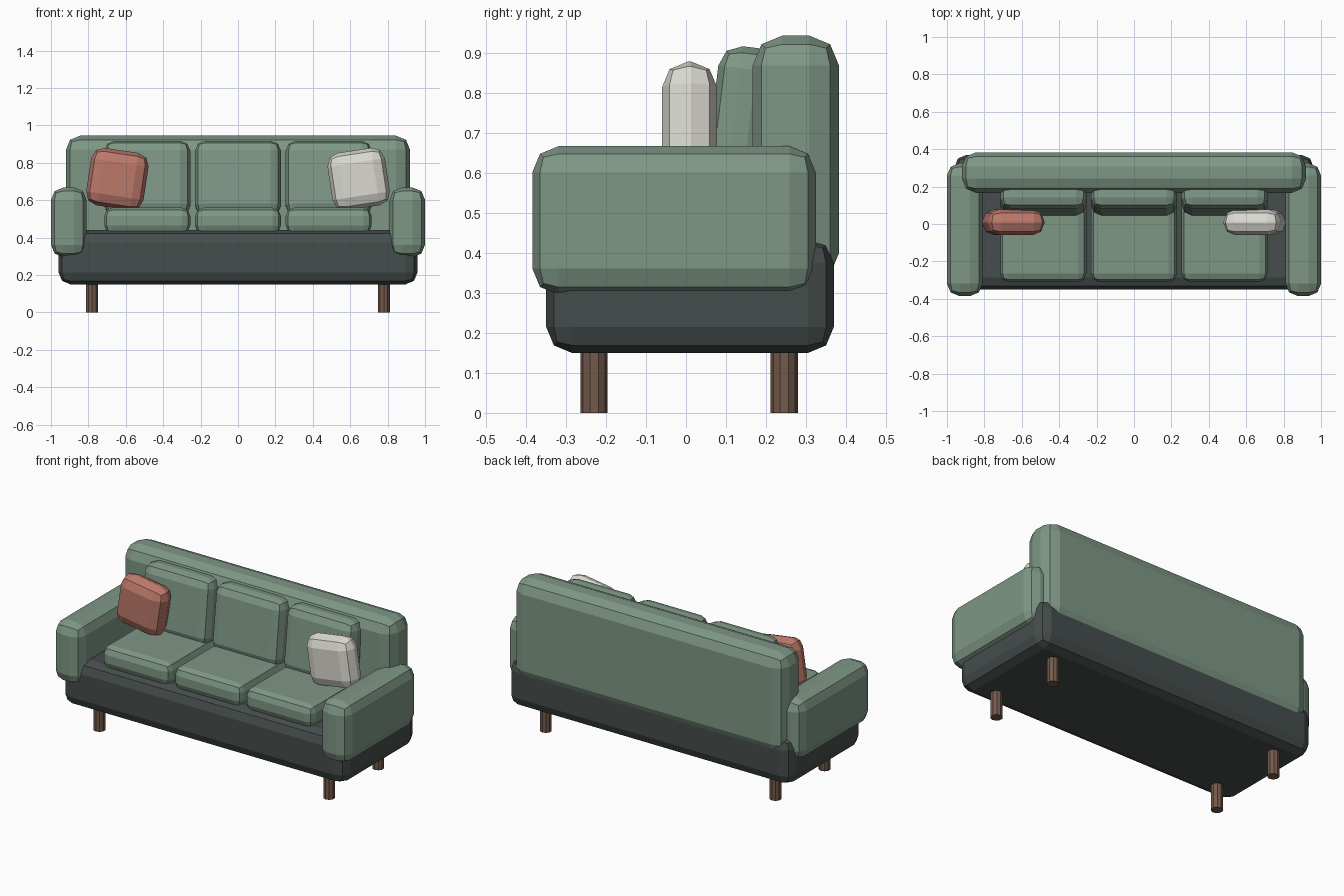
import bpy, math

if "Cube" in bpy.data.objects:
    bpy.data.objects.remove(bpy.data.objects["Cube"])


def material(name, rgb):
    m = bpy.data.materials.new(name)
    m.diffuse_color = (*rgb, 1)
    m.use_nodes = True
    m.node_tree.nodes["Principled BSDF"].inputs["Base Color"].default_value = m.diffuse_color
    return m


GREEN = material("green_fabric", (0.21, 0.31, 0.24))
DARK = material("dark_fabric", (0.06, 0.075, 0.072))
WOOD = material("wood", (0.17, 0.10, 0.07))
RED = material("red_fabric", (0.50, 0.19, 0.145))
CREAM = material("cream_fabric", (0.70, 0.69, 0.63))


def soft_box(name, centre, size, bevel, mat, rot=(0, 0, 0)):
    """Box with two-segment chamfered edges."""
    bpy.ops.mesh.primitive_cube_add(size=1, location=centre)
    ob = bpy.context.object
    ob.name = name
    ob.scale = size
    bpy.ops.object.transform_apply(location=False, rotation=False, scale=True)
    ob.rotation_euler = rot
    mod = ob.modifiers.new("rounding", 'BEVEL')
    mod.width = bevel
    mod.segments = 2
    mod.limit_method = 'NONE'
    ob.data.materials.append(mat)
    return ob


# base frame and backrest
soft_box("base", (0, 0.01, 0.295), (1.92, 0.72, 0.29), 0.065, DARK)
soft_box("backrest", (0, 0.275, 0.635), (1.84, 0.216, 0.62), 0.075, GREEN)

# armrests
for side, s in (("left", -1), ("right", 1)):
    soft_box(side + "_arm", (s * 0.905, -0.03, 0.482), (0.19, 0.71, 0.372), 0.066, GREEN)

# seat and back cushions
for i in (-1, 0, 1):
    x = i * 0.485
    soft_box(f"seat_cushion_{i + 2}", (x, -0.06, 0.49), (0.46, 0.50, 0.14), 0.045, GREEN)
    soft_box(f"back_cushion_{i + 2}", (x, 0.138, 0.717), (0.46, 0.15, 0.40), 0.055, GREEN,
             (-0.12, 0, 0))

# throw pillows
for name, s, mat in (("red_pillow", -1, RED), ("cream_pillow", 1, CREAM)):
    soft_box(name, (s * 0.645, 0.009, 0.713), (0.31, 0.138, 0.31), 0.065, mat,
             (0, -s * 0.15, 0))

# legs
for xs, side in ((-1, "left"), (1, "right")):
    for y, end in ((-0.23, "front"), (0.246, "back")):
        bpy.ops.mesh.primitive_cylinder_add(vertices=10, radius=0.034, depth=0.18,
                                            location=(xs * 0.78, y, 0.09))
        leg = bpy.context.object
        leg.name = f"{end}_{side}_leg"
        leg.data.materials.append(WOOD)
